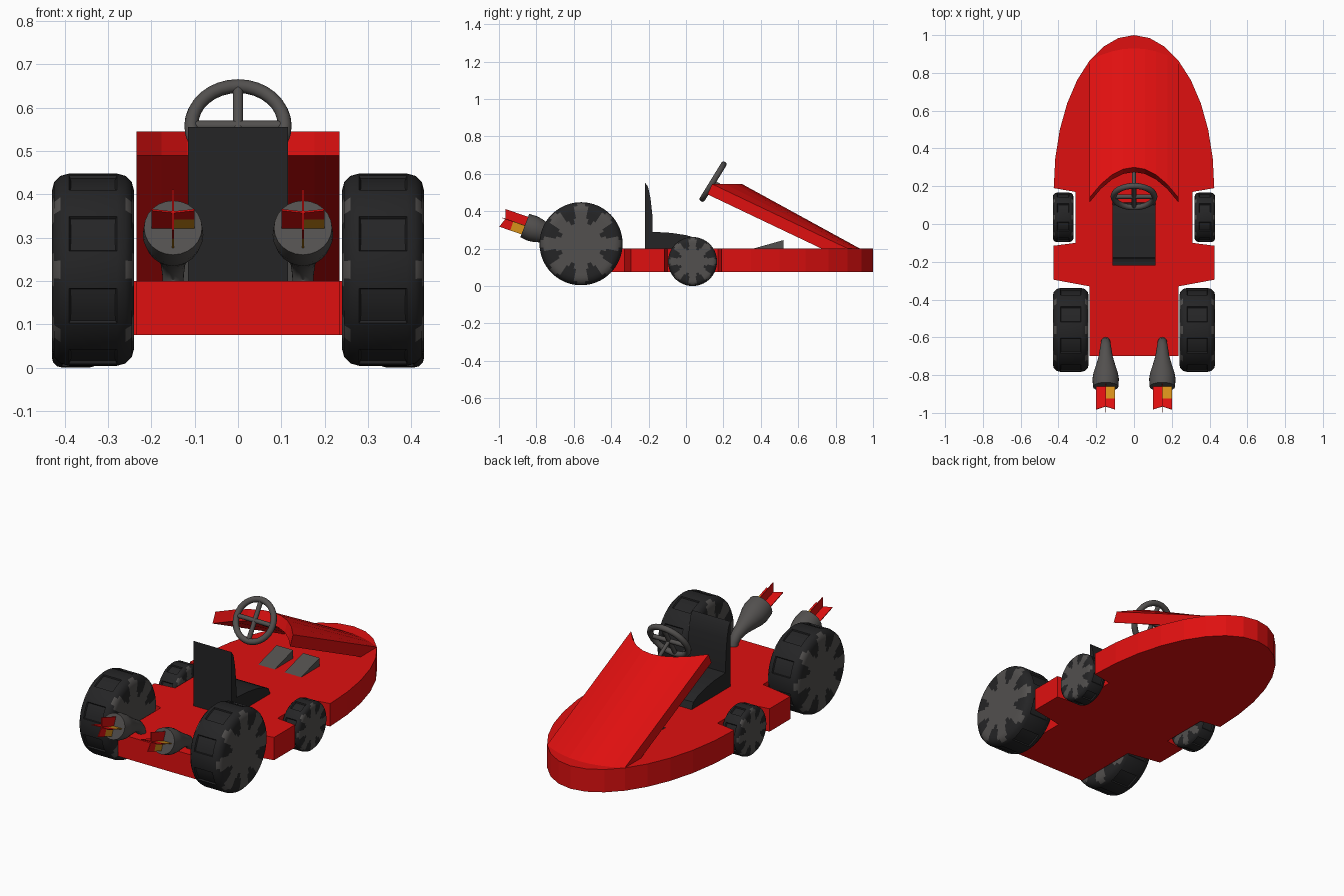
import bpy, bmesh, math
from mathutils import Vector, Matrix

cube = bpy.data.objects.get("Cube")
if cube:
    bpy.data.objects.remove(cube, do_unlink=True)


def material(name, rgb):
    m = bpy.data.materials.new(name)
    m.use_nodes = True
    m.diffuse_color = (*rgb, 1)
    m.node_tree.nodes["Principled BSDF"].inputs["Base Color"].default_value = (*rgb, 1)
    return m


RED = material("body_red", (0.74, 0.005, 0.005))
BLACK = material("rubber_black", (0.018, 0.018, 0.019))
GREY = material("metal_grey", (0.085, 0.08, 0.077))
ORANGE = material("flame_orange", (0.68, 0.28, 0.01))


def finish(bm, name, mats, smooth=None):
    """Turn a bmesh into a named object."""
    bmesh.ops.recalc_face_normals(bm, faces=bm.faces)
    mesh = bpy.data.meshes.new(name)
    bm.to_mesh(mesh)
    bm.free()
    for m in mats:
        mesh.materials.append(m)
    ob = bpy.data.objects.new(name, mesh)
    bpy.context.collection.objects.link(ob)
    if smooth:
        bpy.ops.object.select_all(action="DESELECT")
        ob.select_set(True)
        bpy.context.view_layer.objects.active = ob
        bpy.ops.object.shade_smooth_by_angle(angle=math.radians(smooth))
    return ob


def loft(rings, paint=lambda i, k: 0):
    """Skin a row of closed rings and cap both ends."""
    bm = bmesh.new()
    vs = [[bm.verts.new(p) for p in ring] for ring in rings]
    n = len(vs[0])
    for i in range(len(vs) - 1):
        for k in range(n):
            j = (k + 1) % n
            f = bm.faces.new((vs[i][k], vs[i][j], vs[i + 1][j], vs[i + 1][k]))
            f.material_index = paint(i, k)
    bm.faces.new(vs[0])
    bm.faces.new(vs[-1])
    return bm


def prism(points, offset, name, mat, smooth=None):
    """Extrude a flat outline along an offset."""
    off = Vector(offset)
    pts = [Vector(p) for p in points]
    return finish(loft([pts, [p + off for p in pts]]), name, [mat], smooth)


# Flat body: half-ellipse nose, wheel notches, narrow tail
half = []
for i in range(9):
    a = math.pi / 16 * i
    half.append((0.425 * math.sin(a), 0.19 + 0.81 * math.cos(a)))
half += [(0.31, 0.17), (0.31, -0.10), (0.425, -0.115),
         (0.425, -0.295), (0.235, -0.33), (0.235, -0.70)]
outline = half + [(-x, y) for x, y in reversed(half[1:])]
prism([(x, y, 0.075) for x, y in outline], (0, 0, 0.125), "body", RED)

# Sloping hood slab with a scooped rear edge
rings = []
for i in range(-4, 5):
    u = i / 4
    x = 0.235 * u
    back = Vector((x, 0.30 - 0.16 * u * u, 0.545))
    front = Vector((x, 0.93 - 0.065 * u * u, 0.20))
    drop = Vector((0, -0.025, -0.055))
    rings.append([back, front, front + drop, back + drop])
finish(loft(rings), "hood", [RED])

# Seat from its side profile
seat = [(-0.22, 0.20), (-0.22, 0.555), (-0.203, 0.53), (-0.19, 0.47), (-0.18, 0.38),
        (-0.178, 0.29), (-0.08, 0.284), (0.0, 0.272), (0.06, 0.255), (0.10, 0.235), (0.115, 0.20)]
prism([(-0.115, y, z) for y, z in seat], (0.23, 0, 0), "seat", BLACK, 25)

# Pedals
for side, tag in ((1, "left"), (-1, "right")):
    wedge = [(0.36, 0.195), (0.36, 0.20), (0.52, 0.245), (0.52, 0.195)]
    prism([(side * 0.08 - 0.05, y, z) for y, z in wedge], (0.10, 0, 0), "pedal_" + tag, GREY)


# Wheels
SEG = 64
DARK_WIDTH = (2, 4, 4, 4, 6, 8)   # dark gap per ring, out of 8 segments


def wheel(name, cx, cy, cz, radius, w):
    b = 0.42 * w
    prof = [(w, radius * 0.5), (w, radius * 0.62), (w, radius * 0.74)]
    for i in range(4):
        a = math.pi / 6 * i
        prof.append((w - b + b * math.cos(a), radius - b + b * math.sin(a)))
    prof += [(-x, r) for x, r in reversed(prof)]
    last = len(prof) - 2

    def paint(i, k):
        ring = min(i, last - i)
        if ring >= len(DARK_WIDTH):
            return 0
        return 0 if abs(k % 8 - 3.5) < DARK_WIDTH[ring] / 2 else 1

    def ring(x, r):
        return [Vector((cx + x, cy + r * math.cos(2 * math.pi * k / SEG),
                        cz + r * math.sin(2 * math.pi * k / SEG))) for k in range(SEG)]

    bm = loft([ring(x, r) for x, r in prof], paint)
    bm.faces.ensure_lookup_table()
    bm.faces[-1].material_index = bm.faces[-2].material_index = 1
    # sunken tread panels
    mid = last // 2
    panels = [bm.faces[mid * SEG + k] for k in range(SEG) if 2 <= k % 8 <= 5]
    bmesh.ops.recalc_face_normals(bm, faces=bm.faces)
    bmesh.ops.inset_region(bm, faces=panels, thickness=0.004, depth=-0.007)
    finish(bm, name, [BLACK, GREY], 35)


for side, tag in ((1, "left"), (-1, "right")):
    wheel("rear_wheel_" + tag, side * 0.335, -0.561, 0.226, 0.222, 0.095)
    wheel("front_wheel_" + tag, side * 0.375, 0.035, 0.131, 0.131, 0.055)

# Steering wheel: rim, cross spokes and column
centre = Vector((0, 0.145, 0.558))
up = Vector((0, 0.12, 0.195)).normalized()
axis = Vector((0, up.z, -up.y))
bpy.ops.mesh.primitive_torus_add(major_radius=0.108, minor_radius=0.016, major_segments=32,
                                 minor_segments=10, location=centre,
                                 rotation=axis.to_track_quat("Z", "Y").to_euler())
rim = bpy.context.object
rim.name = "steering_rim"
rim.data.materials.append(GREY)
bpy.ops.object.shade_smooth_by_angle(angle=math.radians(40))


def rod(name, a, b, r):
    bm = bmesh.new()
    m = Matrix.Translation((a + b) / 2) @ (b - a).to_track_quat("Z", "Y").to_matrix().to_4x4()
    bmesh.ops.create_cone(bm, cap_ends=True, segments=12, radius1=r, radius2=r,
                          depth=(b - a).length, matrix=m)
    finish(bm, name, [GREY], 40)


across = Vector((1, 0, 0))
rod("steering_spoke_upright", centre - up * 0.108, centre + up * 0.108, 0.012)
rod("steering_spoke_across", centre - across * 0.108, centre + across * 0.108, 0.012)
rod("steering_column", centre, centre + axis * 0.20, 0.01)

# Exhaust bottles (y, z, radius along the centre line) with crossed flame fins
PATH = [(-0.622, 0.19, 0.024), (-0.626, 0.215, 0.025), (-0.65, 0.243, 0.029), (-0.70, 0.265, 0.037),
        (-0.75, 0.282, 0.052), (-0.79, 0.296, 0.065), (-0.82, 0.307, 0.070), (-0.862, 0.323, 0.067)]
tilt = math.radians(19)
along = Vector((0, -math.cos(tilt), math.sin(tilt)))
normal = Vector((0, math.sin(tilt), math.cos(tilt)))


def fin(name, root, out, thick, two_tone):
    """Flat flame fin; a two-tone fin has an orange base."""
    inner, mid, outer = 0.115, 0.07, 0.132
    parts = [(0, mid, mid, ORANGE), (mid, inner, outer, RED)] if two_tone else [(0, inner, outer, RED)]
    for n, (start, end_in, end_out, mat) in enumerate(parts):
        pts = [root + along * start, root + along * end_in,
               root + along * end_out + out * 0.05, root + along * start + out * 0.05]
        prism([p - thick * 0.002 for p in pts], thick * 0.004, f"{name}_{n + 1}", mat)


for side, tag in ((1, "left"), (-1, "right")):
    cx = side * 0.15
    pts = [Vector((cx, y, z)) for y, z, r in PATH]
    rings = []
    for i, p in enumerate(pts):
        t = (pts[min(i + 1, len(pts) - 1)] - pts[max(i - 1, 0)]).normalized()
        v = across.cross(t)
        rings.append([p + PATH[i][2] * (across * math.cos(a) + v * math.sin(a))
                      for a in (2 * math.pi * k / 24 for k in range(24))])
    finish(loft(rings), "exhaust_" + tag, [GREY], 40)
    root = pts[-1] - along * 0.005
    fin("flame_top_" + tag, root, normal, across, False)
    fin("flame_bottom_" + tag, root, -normal, across, True)
    fin("flame_inboard_" + tag, root, -across, normal, False)
    fin("flame_outboard_" + tag, root, across, normal, True)
